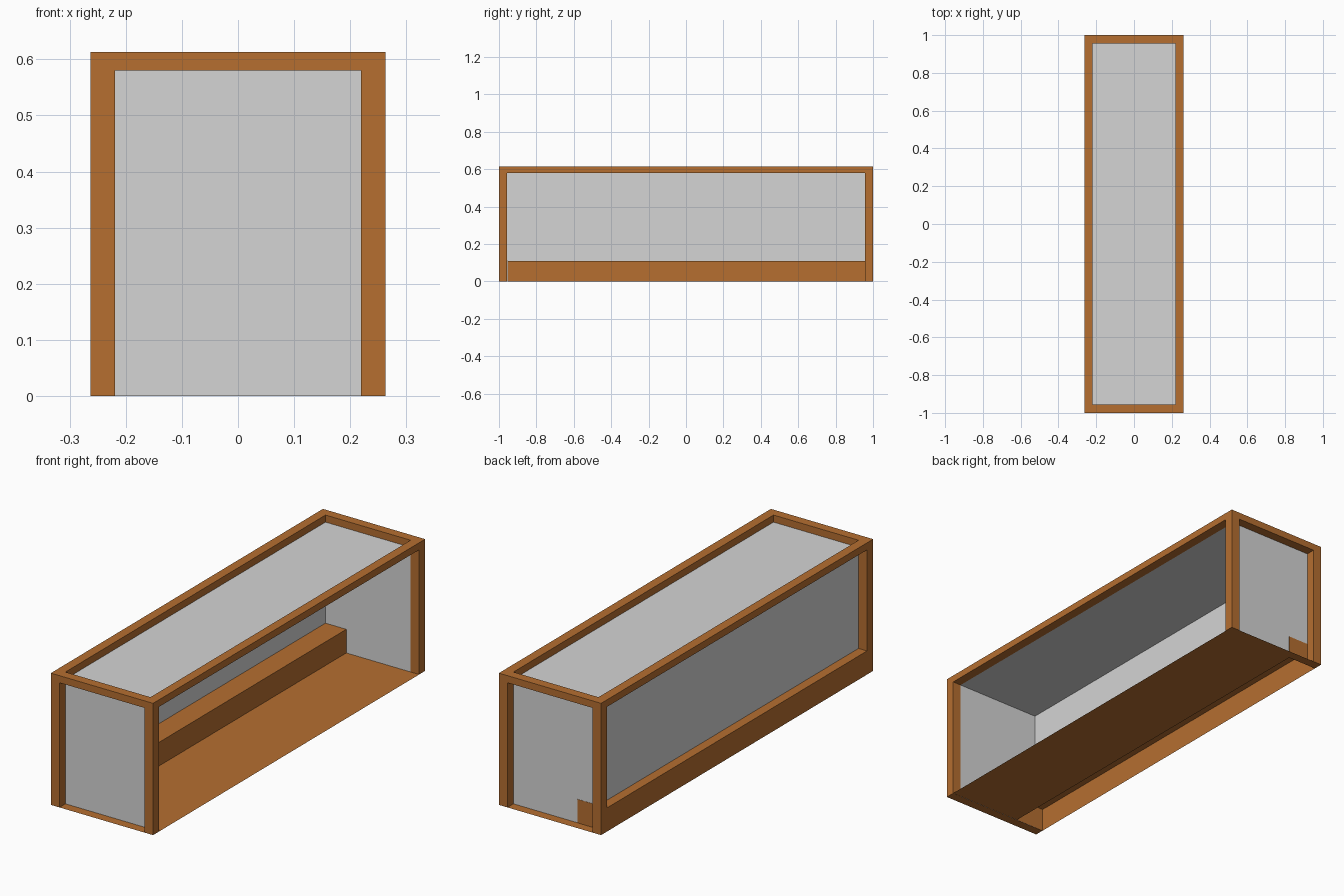
import bpy

if "Cube" in bpy.data.objects:
    bpy.data.objects.remove(bpy.data.objects["Cube"])

HX, HY, H = 0.263, 1.0, 0.613      # half width, half length, height
T = 0.044                          # post and rail width
ZT = 0.58                          # underside of top frame
SX, SZ = -0.112, 0.11              # step edge and step height
IX, IY = HX - T, HY - T            # inner faces of the posts


def material(name, rgb):
    m = bpy.data.materials.new(name)
    m.diffuse_color = (*rgb, 1)
    m.use_nodes = True
    m.node_tree.nodes["Principled BSDF"].inputs["Base Color"].default_value = m.diffuse_color
    return m


wood = material("brown_wood", (0.465, 0.158, 0.030))
glass = material("pale_grey_panel", (0.66, 0.66, 0.66))


def mesh(name, verts, faces, mat):
    me = bpy.data.meshes.new(name)
    me.from_pydata(verts, [], faces)
    me.materials.append(mat)
    ob = bpy.data.objects.new(name, me)
    bpy.context.collection.objects.link(ob)
    return ob


def box(name, a, b, mat):
    v = [(x, y, z) for x in (a[0], b[0]) for y in (a[1], b[1]) for z in (a[2], b[2])]
    f = [(0, 1, 3, 2), (4, 6, 7, 5), (0, 4, 5, 1), (2, 3, 7, 6), (0, 2, 6, 4), (1, 5, 7, 3)]
    return mesh(name, v, f, mat)


def sheet(name, pts, mat):
    return mesh(name, pts, [tuple(range(len(pts)))], mat)


# corner posts
for sx, px in ((-1, "left"), (1, "right")):
    for sy, py in ((-1, "front"), (1, "back")):
        x0, x1 = sorted((sx * IX, sx * HX))
        y0, y1 = sorted((sy * IY, sy * HY))
        box(f"{py}_{px}_post", (x0, y0, 0), (x1, y1, ZT), wood)

# top frame rails
for s, n in ((-1, "left"), (1, "right")):
    x0, x1 = sorted((s * IX, s * HX))
    box(f"{n}_top_rail", (x0, -HY, ZT), (x1, HY, H), wood)
for s, n in ((-1, "front"), (1, "back")):
    y0, y1 = sorted((s * IY, s * HY))
    box(f"{n}_top_rail", (-IX, y0, ZT), (IX, y1, H), wood)

# stepped base: back wall, raised step, riser and floor, hollow underneath
profile = [(-HX, 0), (-HX, SZ), (SX, SZ), (SX, 0), (HX, 0)]
yb = IY + 0.001
verts = [(x, y, z) for y in (-IY + 0.001, yb) for x, z in profile]
n = len(profile)
faces = [(i, i + 1, i + 1 + n, i + n) for i in range(n - 1)]
faces += [(3, 2, 1, 0), (n, n + 1, n + 2, n + 3)]
mesh("stepped_base", verts, faces, wood)

# floor strips below the end panels
for s, name in ((-1, "front"), (1, "back")):
    sheet(f"{name}_sill", [(-HX, s * IY, 0), (HX, s * IY, 0), (HX, s * HY, 0), (-HX, s * HY, 0)], wood)

# panels: both ends, left side and top; right side is open
for s, name in ((-1, "front"), (1, "back")):
    sheet(f"{name}_panel", [(-IX, s * IY, 0), (IX, s * IY, 0), (IX, s * IY, ZT), (-IX, s * IY, ZT)], glass)
sheet("left_panel", [(-IX, -IY, SZ), (-IX, IY, SZ), (-IX, IY, ZT), (-IX, -IY, ZT)], glass)
sheet("top_panel", [(-IX, -IY, ZT), (IX, -IY, ZT), (IX, IY, ZT), (-IX, IY, ZT)], glass)
